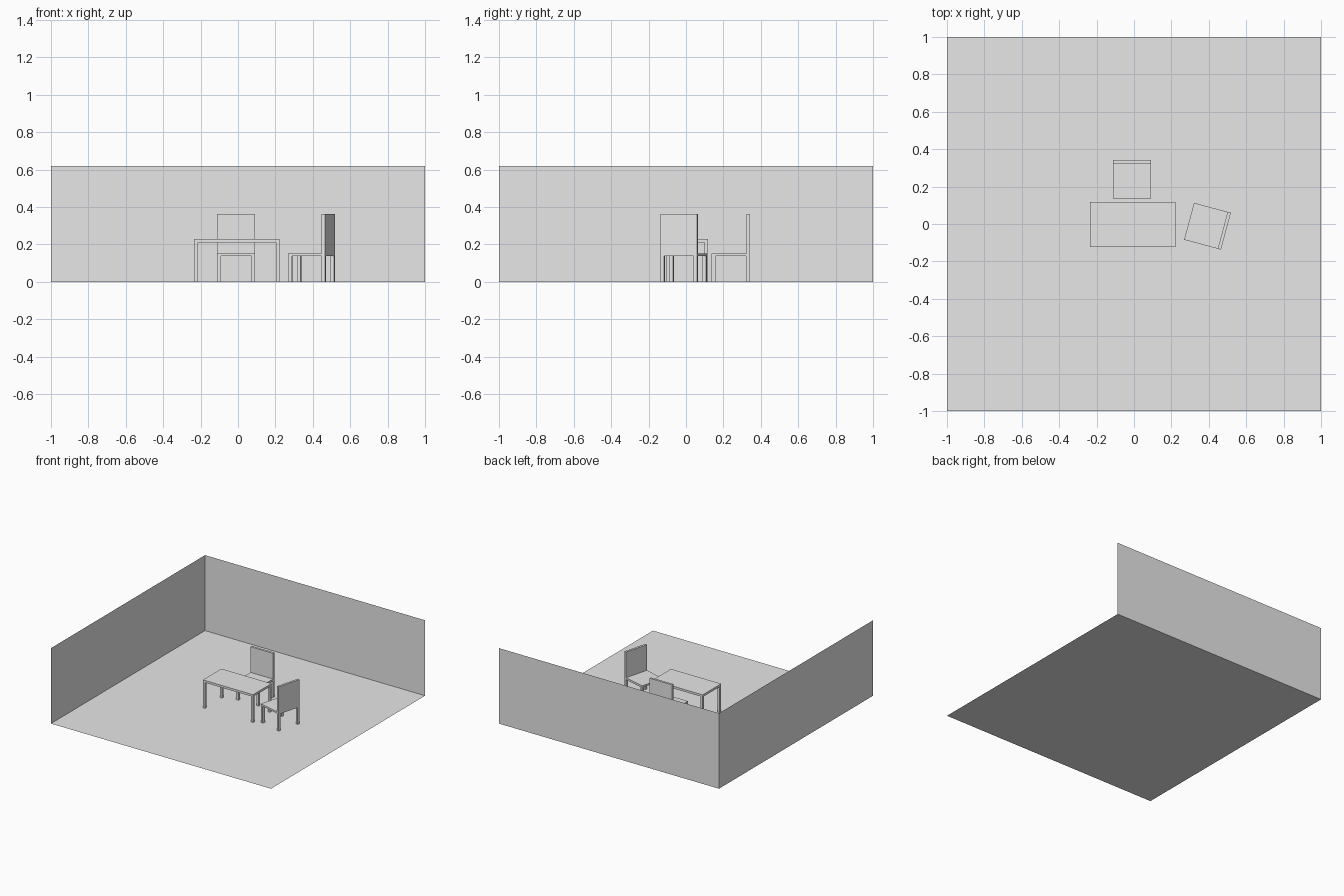
import bpy
from math import radians
from mathutils import Matrix, Vector

cube = bpy.data.objects.get("Cube")
if cube:
    bpy.data.objects.remove(cube, do_unlink=True)

GREY = (0.8, 0.8, 0.8, 1.0)
grey = bpy.data.materials.new("light_grey")
grey.diffuse_color = GREY
grey.use_nodes = True
grey.node_tree.nodes["Principled BSDF"].inputs["Base Color"].default_value = GREY


def finish(name, matrix=Matrix()):
    """Name the new object, colour it and place it."""
    obj = bpy.context.object
    obj.name = obj.data.name = name
    obj.data.transform(obj.matrix_basis)
    obj.matrix_basis = matrix
    obj.data.materials.append(grey)
    return obj


def box(name, low, high, matrix=Matrix()):
    low, high = Vector(low), Vector(high)
    bpy.ops.mesh.primitive_cube_add(size=1, location=(low + high) / 2)
    bpy.context.object.scale = high - low
    bpy.context.view_layer.update()
    finish(name, matrix)


def plane(name, size, location, rotation=(0, 0, 0)):
    bpy.ops.mesh.primitive_plane_add(size=1, location=location, rotation=rotation)
    bpy.context.object.scale = (*size, 1)
    bpy.context.view_layer.update()
    finish(name)


def legs(name, half_x, half_y, height, thick, matrix):
    """Four square legs flush with the outer corners."""
    for side, sx in (("right", -1), ("left", 1)):
        for end, sy in (("front", -1), ("back", 1)):
            x, y = sx * (half_x - thick / 2), sy * (half_y - thick / 2)
            t = thick / 2
            box(f"{name}_{end}_{side}_leg", (x - t, y - t, 0),
                (x + t, y + t, height), matrix)


def table(name, matrix):
    hx, hy, under, top = 0.228, 0.12, 0.211, 0.229
    box(name + "_top", (-hx, -hy, under), (hx, hy, top), matrix)
    legs(name, hx, hy, under, 0.02, matrix)


def chair(name, matrix):
    h, under, seat, top, back = 0.102, 0.138, 0.153, 0.364, 0.018
    box(name + "_seat", (-h, -h, under), (h, h - back, seat), matrix)
    box(name + "_backrest", (-h, h - back, under), (h, h, top), matrix)
    legs(name, h, h, under, 0.02, matrix)


# Room: a floor and two thin walls
WALL = 0.62
plane("floor", (2, 2), (0, 0, 0))
plane("back_wall", (2, WALL), (0, 1, WALL / 2), (radians(90), 0, 0))
plane("right_wall", (WALL, 2), (-1, 0, WALL / 2), (0, radians(90), 0))

# Furniture
table("table", Matrix.Translation((-0.006, -0.002, 0)))
chair("back_chair", Matrix.Translation((-0.01, 0.239, 0)))
chair("side_chair", Matrix.Translation((0.393, -0.012, 0))
      @ Matrix.Rotation(radians(-105), 4, "Z"))
